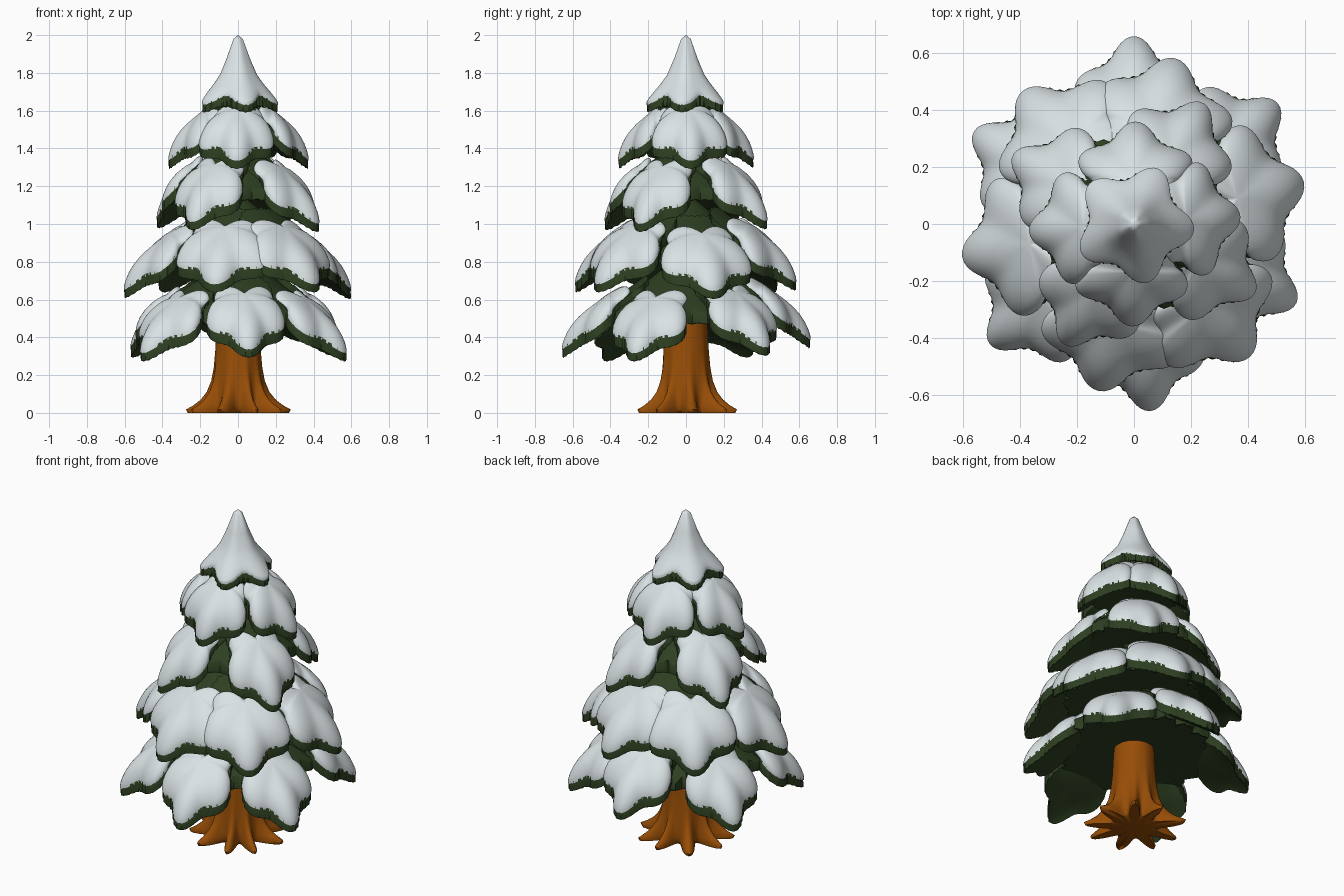
import bpy, math, random

if "Cube" in bpy.data.objects:
    bpy.data.objects.remove(bpy.data.objects["Cube"])

random.seed(4)
SEG = 80


def material(name, rgb):
    m = bpy.data.materials.new(name)
    m.diffuse_color = (*rgb, 1)
    m.use_nodes = True
    m.node_tree.nodes["Principled BSDF"].inputs["Base Color"].default_value = m.diffuse_color
    return m


SNOW = material("snow white", (0.70, 0.76, 0.78))
GREEN = material("needle green", (0.026, 0.049, 0.015))
BARK = material("bark brown", (0.31, 0.075, 0.002))


def mesh_object(name, verts, faces, mat, angle=60):
    me = bpy.data.meshes.new(name)
    me.from_pydata(verts, [], faces)
    me.materials.append(mat)
    ob = bpy.data.objects.new(name, me)
    bpy.context.collection.objects.link(ob)
    bpy.ops.object.select_all(action='DESELECT')
    ob.select_set(True)
    bpy.context.view_layer.objects.active = ob
    bpy.ops.object.shade_smooth_by_angle(angle=math.radians(angle))
    return ob


def rings_to_faces(count, seg, first, last):
    """Quads between stacked rings plus fans to the two pole vertices."""
    faces = []
    for k in range(count - 1):
        for i in range(seg):
            j = (i + 1) % seg
            faces.append((k * seg + i, (k + 1) * seg + i,
                          (k + 1) * seg + j, k * seg + j))
    e = (count - 1) * seg
    for i in range(seg):
        j = (i + 1) % seg
        faces.append((first, i, j))
        faces.append((last, e + j, e + i))
    return faces


def star_shell(name, mat, cx, ang, rad, lobes, amp, top, bottom, jag=0.0,
               width=1.0, back=1.0, notch=0.0, wob=None):
    """Closed lobed disc centred cx out from the axis, bent to the top and bottom heights."""
    rhos = (0.12, 0.3, 0.48, 0.64, 0.78, 0.88, 0.95, 0.985, 1.0)
    wob = wob or [1.0] * lobes
    verts = []

    def point(rho, phi, func, tooth):
        w = wob[int(round(phi * lobes / (2 * math.pi))) % lobes]
        c = math.cos(lobes * phi)
        f = 1 + (amp * (c - 1) + (w - 1) * max(0, c)) * rho + tooth
        u = math.cos(phi)
        f *= 1 - notch * max(0, -u) ** 8
        x = cx + rad * rho * f * u * (back if u < 0 else 1)
        y = rad * rho * f * math.sin(phi) * width
        r = math.hypot(x, y)
        z = func(r, rho, phi) + tooth * 0.25
        return (x * math.cos(ang) - y * math.sin(ang),
                x * math.sin(ang) + y * math.cos(ang), z)

    passes = [(r, top) for r in rhos] + [(r, bottom) for r in reversed(rhos)]
    for rho, func in passes:
        for i in range(SEG):
            tooth = jag * (1 if i % 2 else -1) * random.uniform(0.5, 1) if rho > 0.99 else 0
            verts.append(point(rho, 2 * math.pi * i / SEG, func, tooth))
    verts += [point(0, 0, top, 0), point(0, 0, bottom, 0)]
    n = len(verts)
    return mesh_object(name, verts, rings_to_faces(len(passes), SEG, n - 2, n - 1), mat)


def leaf(label, ang, R, rad, width, ztip, slope):
    """One drooping branch: a green slab with a pillow of snow on its outer part."""
    cx = R - rad
    wob = [random.uniform(0.97, 1.03) for _ in range(5)]
    wob[0] = 1.0

    def surf(r, rho, phi):
        droop = 0.035 * rho ** 4 * max(0, math.cos(phi) + 0.4)
        return ztip + 0.075 + slope * (R - r) - droop

    def snow_top(r, rho, phi):
        ridge = 0.016 * math.cos(5 * phi) * rho ** 2 * (1 - rho ** 4)
        thick = 0.050 if math.cos(phi) > 0 else 0.050 + 0.026 * math.cos(phi) * rho
        return surf(r, rho, phi) + ridge + thick * (1 - rho ** 6) ** 0.55 - 0.004

    star_shell("branch_" + label, GREEN, cx, ang, rad * 0.975, 5, 0.11,
               lambda r, p, a: surf(r, p, a) - 0.006,
               lambda r, p, a: surf(r, p, a) - 0.062 - 0.05 * (1 - p * p) - 0.08 * max(0, R - r),
               0.02, width=width, wob=wob)
    star_shell("snow_" + label, SNOW, cx, ang, rad, 5, 0.125,
               snow_top, lambda r, p, a: surf(r, p, a) - 0.016,
               width=width, back=0.60, notch=0.5, wob=wob)


# Tiers: leaf radius, leaf width, tip height, slope, branches as (angle, tip radius, lift)
TIERS = [
    (0.245, 0.90, 0.305, 0.75, ((-85, 0.66, 0.02), (-26, 0.635, 0), (40, 0.66, 0.03),
                                (90, 0.66, 0.07), (150, 0.65, 0.02), (220, 0.66, 0))),
    (0.240, 1.06, 0.635, 0.80, ((-102, 0.60, 0.035), (-49, 0.62, 0.035), (14, 0.615, 0),
                                (76, 0.60, 0.045), (130, 0.61, 0.035), (191, 0.615, 0.005))),
    (0.225, 0.92, 0.985, 0.85, ((-120, 0.49, 0.015), (-30, 0.49, 0.005),
                                (60, 0.49, 0.02), (150, 0.49, 0.025))),
    (0.190, 1.08, 1.325, 0.85, ((-91, 0.36, 0.0), (4, 0.375, 0.0),
                                (89, 0.36, 0.005), (184, 0.37, 0.0))),
]
for t, (rad, width, ztip, slope, branches) in enumerate(TIERS, 1):
    for b, (a, R, lift) in enumerate(branches, 1):
        leaf(f"{t}_{b}", math.radians(a), R, rad, width, ztip + lift, slope)

    # Green skirt behind the branches of this tier
    R = branches[0][1]
    edge = ztip + slope * R * 0.34
    star_shell(f"skirt_{t}", GREEN, 0, math.radians(branches[0][0]), R * 0.68,
               3 * len(branches), 0.05,
               lambda r, p, a: ztip + 0.055 + slope * (R - r),
               lambda r, p, a: edge + 0.03 - 0.03 * p, 0.03)


# Pointed snow cap with a green fringe following its scalloped rim
def cap_height(r):
    pts = ((0, 2.0), (0.02, 1.99), (0.04, 1.945), (0.07, 1.85), (0.10, 1.785),
           (0.14, 1.73), (0.18, 1.69), (0.24, 1.645))
    for (r0, z0), (r1, z1) in zip(pts, pts[1:]):
        if r <= r1:
            return z0 + (z1 - z0) * (r - r0) / (r1 - r0)
    return pts[-1][1]


star_shell("snow_cap", SNOW, 0, math.radians(-78), 0.212, 5, 0.13,
           lambda r, p, a: cap_height(r) - 0.02 * p ** 10 + 0.025 * math.cos(5 * a) * p * (1 - p),
           lambda r, p, a: min(cap_height(r), 1.74) - 0.036)
star_shell("cap_fringe", GREEN, 0, math.radians(-78), 0.206, 5, 0.12,
           lambda r, p, a: min(cap_height(r), 1.74) - 0.034,
           lambda r, p, a: min(cap_height(r), 1.70) - 0.078, 0.03)
star_shell("neck_needles", GREEN, 0, 0.2, 0.165, 10, 0.08,
           lambda r, p, a: 1.66 - 0.03 * p, lambda r, p, a: 1.59 - 0.03 * p, 0.03)

# Trunk flaring into nine pointed roots: height, body radius, root reach
PROFILE = ((0.62, 0.105, 0.0), (0.45, 0.115, 0.0), (0.33, 0.119, 0.002),
           (0.24, 0.124, 0.006), (0.17, 0.130, 0.014), (0.11, 0.136, 0.034),
           (0.07, 0.140, 0.064), (0.04, 0.140, 0.105), (0.018, 0.136, 0.152),
           (0.0, 0.124, 0.155))
ROOTS, TS = 9, 108
reach = [random.uniform(0.88, 1.06) for _ in range(ROOTS)]
verts = []
for z, body, root in PROFILE:
    for i in range(TS):
        a = 2 * math.pi * i / TS
        k = int(round(a * ROOTS / (2 * math.pi))) % ROOTS
        lobe = (0.5 + 0.5 * math.cos(ROOTS * a)) ** 1.6
        r = body + root * lobe * reach[k]
        twist = a + 0.15 + 0.06 * math.sin(3 * a)
        verts.append((r * math.cos(twist), r * math.sin(twist), z))
verts += [(0, 0, 0.62), (0, 0, 0.0)]
mesh_object("trunk", verts,
            rings_to_faces(len(PROFILE), TS, len(verts) - 2, len(verts) - 1), BARK, 70)
